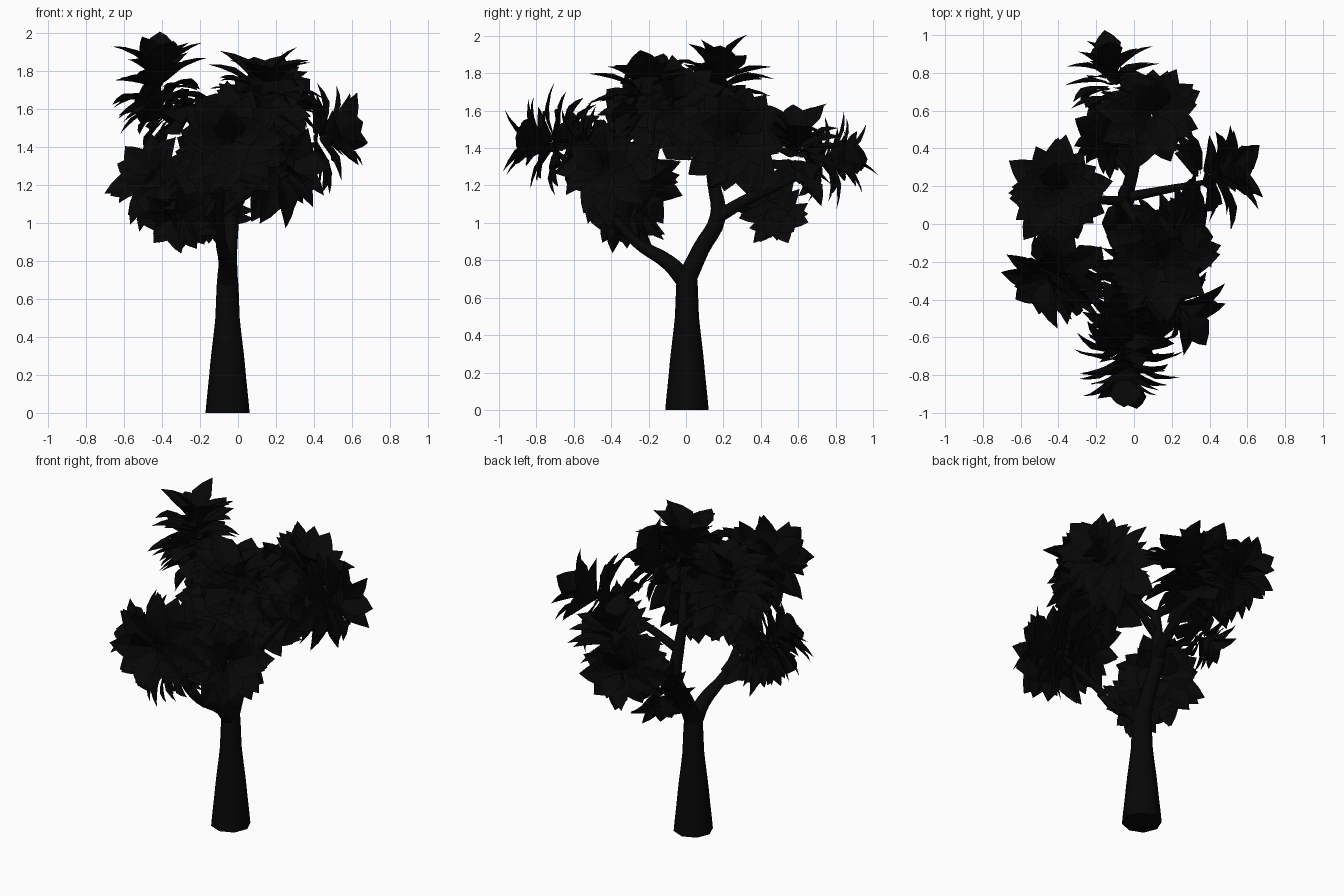
import bpy, bmesh, math, random
from mathutils import Vector

if "Cube" in bpy.data.objects:
    bpy.data.objects.remove(bpy.data.objects["Cube"])

random.seed(4)
dark = bpy.data.materials.new("dark")
dark.diffuse_color = (0.002, 0.002, 0.002, 1)
dark.use_nodes = True
dark.node_tree.nodes["Principled BSDF"].inputs["Base Color"].default_value = dark.diffuse_color


def limb(name, pts, sides_res=2):
    """Tapered tube through (x, y, z, radius) points."""
    cu = bpy.data.curves.new(name, 'CURVE')
    cu.dimensions = '3D'
    cu.bevel_depth = 1.0
    cu.bevel_resolution = sides_res
    cu.resolution_u = 4
    cu.use_fill_caps = True
    sp = cu.splines.new('BEZIER')
    sp.bezier_points.add(len(pts) - 1)
    for bp, p in zip(sp.bezier_points, pts):
        bp.co = p[:3]
        bp.radius = p[3]
        bp.handle_left_type = bp.handle_right_type = 'AUTO'
    ob = bpy.data.objects.new(name, cu)
    bpy.context.collection.objects.link(ob)
    bpy.ops.object.select_all(action='DESELECT')
    ob.select_set(True)
    bpy.context.view_layer.objects.active = ob
    bpy.ops.object.convert(target='MESH')
    ob = bpy.context.object
    ob.data.materials.clear()
    ob.data.materials.append(dark)
    bpy.ops.object.shade_smooth_by_angle(angle=math.radians(50))


def leaf(bm, base, out, up, length, width, curl):
    """Pointed folded leaf: out = growth direction, up = upper side."""
    side = out.cross(up).normalized()
    rows = []
    for t, w in ((0, .12), (.3, .40), (.55, .5), (.8, .27)):
        mid = base + out * length * t + up * (length * curl * (t - t * t * 1.6))
        lift = up * width * w * .25
        rows.append([bm.verts.new(mid + side * width * w + lift),
                     bm.verts.new(mid),
                     bm.verts.new(mid - side * width * w + lift)])
    tip = bm.verts.new(base + out * length - up * length * curl * .6)
    for a, b in zip(rows, rows[1:]):
        for i in (0, 1):
            bm.faces.new((a[i], a[i + 1], b[i + 1], b[i]))
    for i in (0, 1):
        bm.faces.new((rows[-1][i], rows[-1][i + 1], tip))


def clump(name, centre, axis, r):
    """Stacked rosettes of leaves opening along an axis."""
    c, ax = Vector(centre), Vector(axis).normalized()
    u = ax.orthogonal().normalized()
    v = ax.cross(u)
    bm = bmesh.new()
    # count, polar angle, offset along axis, length
    for n, polar, h, ln in ((7, 106, -.38, .92), (8, 90, -.22, 1.0), (8, 74, -.06, 1.0),
                            (7, 56, .06, .98), (4, 36, .1, .85)):
        start = random.uniform(0, 6.28)
        for i in range(n):
            a = start + 6.283 * i / n + random.uniform(-.2, .2)
            p = math.radians(polar + random.uniform(-14, 14))
            rad = u * math.cos(a) + v * math.sin(a)
            out = ax * math.cos(p) + rad * math.sin(p)
            up = ax * math.sin(p) - rad * math.cos(p)
            s = r * ln * random.uniform(.86, 1.1)
            leaf(bm, c + ax * (h + random.uniform(-.08, .08)) * r + out * s * .12, out, up,
                 s * .9, r * .58, random.uniform(.08, .25))
    me = bpy.data.meshes.new(name)
    bm.to_mesh(me)
    bm.free()
    me.materials.append(dark)
    bpy.context.collection.objects.link(bpy.data.objects.new(name, me))


# trunk
limb("trunk", [(-.055, .005, 0, .116), (-.055, .005, .25, .092), (-.055, .005, .5, .064),
               (-.055, .005, .66, .058), (-.055, .005, .76, .05)])

# front limb and its twigs
limb("front_limb", [(-.055, 0, .69, .052), (-.06, -.09, .785, .042), (-.09, -.27, .90, .028),
                    (-.1, -.42, 1.07, .024)])
limb("front_twig", [(-.1, -.40, 1.06, .024), (-.08, -.55, 1.25, .02), (-.05, -.72, 1.4, .012)])
limb("front_right_twig", [(-.1, -.38, 1.04, .024), (.08, -.42, 1.17, .02), (.28, -.44, 1.27, .012)])
limb("front_left_twig", [(-.09, -.27, .90, .024), (-.22, -.28, 1.05, .02), (-.38, -.28, 1.2, .012)])

# back limb and its twigs
limb("back_limb", [(-.055, 0, .69, .052), (-.05, .08, .86, .046), (-.04, .17, 1.03, .043),
                   (-.05, .15, 1.2, .034), (-.06, .12, 1.36, .028)])
limb("rear_twig", [(-.04, .15, 1.02, .036), (.0, .32, 1.12, .032), (.02, .55, 1.23, .025),
                   (-.08, .78, 1.34, .012)])
limb("top_left_twig", [(-.06, .12, 1.34, .026), (-.2, .13, 1.48, .022), (-.38, .15, 1.72, .012)])
limb("top_twig", [(-.06, .12, 1.34, .026), (.02, 0, 1.48, .022), (.1, -.15, 1.64, .012)])
limb("right_twig", [(-.05, .14, 1.2, .028), (.16, .18, 1.32, .022), (.42, .23, 1.42, .012)])
limb("low_back_twig", [(-.02, .25, 1.08, .02), (-.14, .4, 1.06, .012)])

# leaf clumps
for name, centre, axis, r in (
        ("leaves_top_left", (-.41, .17, 1.74), (-.1, .1, 1), .28),
        ("leaves_left_mid", (-.42, .14, 1.60), (-.5, .1, .5), .22),
        ("leaves_top", (.14, -.20, 1.68), (.1, -.15, 1), .31),
        ("leaves_top_inner", (.10, -.22, 1.55), (.2, -.7, .4), .29),
        ("leaves_top_right", (.20, -.06, 1.62), (.8, .1, .5), .26),
        ("leaves_right", (.44, .27, 1.46), (.9, .2, .25), .29),
        ("leaves_front", (-.04, -.73, 1.43), (0, -1, .1), .29),
        ("leaves_front_inner", (0, -.53, 1.40), (.1, -.8, .5), .25),
        ("leaves_front_right", (.22, -.42, 1.28), (.7, -.5, .35), .27),
        ("leaves_front_left", (-.42, -.27, 1.22), (-.6, -.5, .45), .26),
        ("leaves_low_left", (-.30, -.31, 1.04), (-.4, -.6, -.2), .22),
        ("leaves_back", (.09, .58, 1.40), (.25, .1, 1), .28),
        ("leaves_rear", (-.12, .78, 1.34), (-.1, 1, .1), .25),
        ("leaves_low_back", (-.14, .46, 1.07), (-.5, .3, -.4), .20)):
    clump(name, centre, axis, r)
